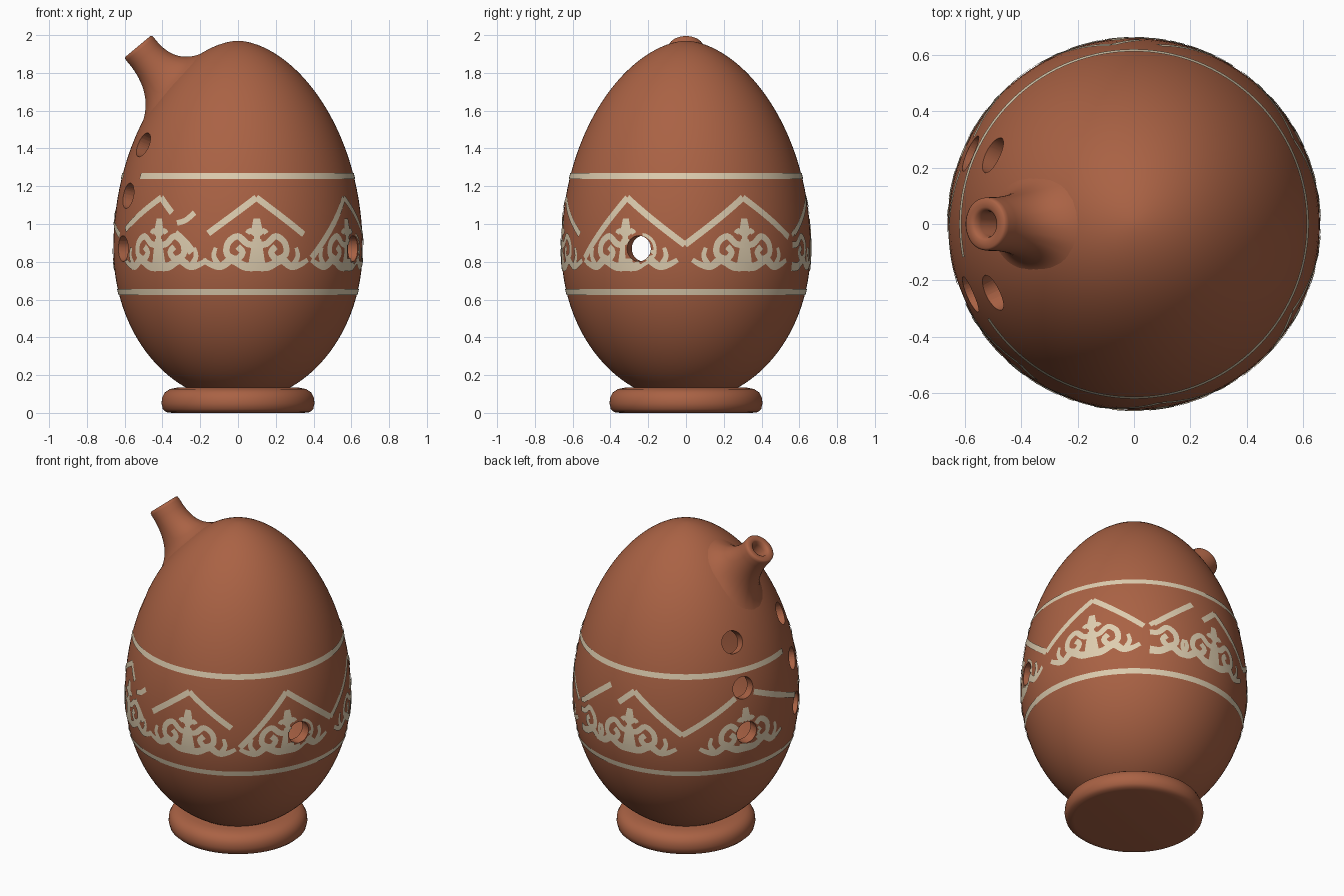
import bpy, bmesh, math
from math import sin, cos, pi, radians, hypot
from mathutils import Vector

cube = bpy.data.objects.get("Cube")
if cube:
    bpy.data.objects.remove(cube, do_unlink=True)


def material(name, rgb):
    m = bpy.data.materials.new(name)
    m.use_nodes = True
    m.diffuse_color = (*rgb, 1)
    m.node_tree.nodes["Principled BSDF"].inputs["Base Color"].default_value = (*rgb, 1)
    return m


clay = material("terracotta", (0.40, 0.122, 0.058))
cream = material("cream paint", (0.73, 0.61, 0.43))
MID, TOP, BOTTOM, WIDE = 0.87, 1.1, 0.81, 0.66


def egg_radius(z):
    t = (z - MID) / (TOP if z > MID else BOTTOM)
    power = 0.57 if z > MID else 0.5
    return WIDE * max(0, 1 - t * t) ** power


def on_egg(phi, z, lift=0.0):
    # phi is measured from the front, growing towards +x
    r = egg_radius(z) + lift
    return Vector((r * sin(phi), -r * cos(phi), z))


def finish(bm, name, mat, angle=40):
    me = bpy.data.meshes.new(name)
    bm.to_mesh(me)
    bm.free()
    ob = bpy.data.objects.new(name, me)
    bpy.context.collection.objects.link(ob)
    me.materials.append(mat)
    smooth(ob, angle)
    return ob


def smooth(ob, angle=40):
    bpy.ops.object.select_all(action='DESELECT')
    ob.select_set(True)
    bpy.context.view_layer.objects.active = ob
    bpy.ops.object.shade_smooth_by_angle(angle=radians(angle))


def loft(bm, rings, closed=False):
    rows = [[bm.verts.new(p) for p in ring] for ring in rings]
    faces = []
    pairs = list(zip(rows, rows[1:])) + ([(rows[-1], rows[0])] if closed else [])
    for a, b in pairs:
        for i in range(len(a)):
            j = (i + 1) % len(a)
            faces.append(bm.faces.new((a[i], a[j], b[j], b[i])))
    return faces


def lathe(bm, profile, n=128):
    rings = [[(r * cos(2 * pi * i / n), r * sin(2 * pi * i / n), z) for i in range(n)]
             for r, z in profile]
    loft(bm, rings)


# Hollow egg body: outer and inner skins
bm = bmesh.new()
for wall in (0, 0.065):
    profile = []
    for i in range(65):
        a = -pi / 2 + pi * i / 64
        z = MID + (TOP if a > 0 else BOTTOM) * sin(a)
        k = 1 - wall / WIDE
        height = TOP if a > 0 else BOTTOM
        profile.append((max(egg_radius(z) * k, 1e-6), MID + (height - wall) * sin(a)))
    sub = bmesh.new()
    lathe(sub, profile)
    bmesh.ops.remove_doubles(sub, verts=sub.verts, dist=1e-4)
    bmesh.ops.recalc_face_normals(sub, faces=sub.faces)
    if wall:
        bmesh.ops.reverse_faces(sub, faces=sub.faces)
    tmp = bpy.data.meshes.new("skin")
    sub.to_mesh(tmp)
    sub.free()
    bm.from_mesh(tmp)
    bpy.data.meshes.remove(tmp)
body = finish(bm, "egg_body", clay)

# Spout frame
mouth = Vector((-0.53, 0, 1.94))
axis = Vector((-0.64, 0, 0.77)).normalized()
side = Vector((0.77, 0, 0.64)).normalized()
depth_axis = Vector((0, 1, 0))


# Finger holes and wind channel cut through the wall
holes = [(270 + d * s, z) for z, d in ((1.42, 26), (1.15, 23.3), (0.87, 22.3)) for s in (-1, 1)]
holes.append((67.7, 0.87))
drills = []
for deg, z in holes:
    p = on_egg(radians(deg), z)
    slope = (egg_radius(z - 0.02) - egg_radius(z + 0.02)) / 0.04
    d = Vector((sin(radians(deg)), -cos(radians(deg)), slope)).normalized()
    drills.append((p, d, 0.068, 0.36))
drills.append((mouth - axis * 0.28, axis, 0.043, 0.3))
for p, d, r, length in drills:
    bpy.ops.mesh.primitive_cylinder_add(vertices=40, radius=r, depth=length, location=p,
                                        rotation=d.to_track_quat('Z', 'Y').to_euler())
    cutter = bpy.context.object
    cutter.hide_render = True
    mod = body.modifiers.new("hole", 'BOOLEAN')
    mod.operation, mod.solver, mod.object = 'DIFFERENCE', 'EXACT', cutter
    bpy.context.view_layer.objects.active = body
    bpy.ops.object.modifier_apply(modifier=mod.name)
    bpy.data.objects.remove(cutter, do_unlink=True)
smooth(body)

# Foot
bm = bmesh.new()
lathe(bm, [(1e-6, 0), (0.35, 0), (0.38, 0.004), (0.398, 0.02), (0.405, 0.05), (0.402, 0.08),
           (0.388, 0.108), (0.36, 0.126), (0.32, 0.134), (0.25, 0.136), (1e-6, 0.136)])
bmesh.ops.remove_doubles(bm, verts=bm.verts, dist=1e-4)
bmesh.ops.recalc_face_normals(bm, faces=bm.faces)
finish(bm, "foot_ring", clay, 50)


# Spout: bored tube flaring into the egg
def spout_point(a, r, s):
    return mouth + (side * cos(a) + depth_axis * sin(a)) * r - axis * s


def egg_depth(a, r):
    s = 0.0
    while s < 0.8:
        p = spout_point(a, r, s)
        if hypot(p.x, p.y) < egg_radius(p.z):
            break
        s += 0.001
    return s


N = 64
angles = [2 * pi * i / N for i in range(N)]
rings = [[spout_point(a, r, s) for a in angles] for r, s in
         ((0.043, 0.32), (0.043, 0.03), (0.05, 0.006), (0.06, 0), (0.086, 0), (0.093, 0.006), (0.095, 0.02))]
flare = []
for a in angles:
    r_end = 0.18 + 0.09 * cos(a) ** 2
    s_end = egg_depth(a, r_end)
    grad = (s_end - egg_depth(a, r_end - 0.04)) / 0.04
    r_mid = 0.105
    s_mid = max(0.12, s_end - grad * (r_end - r_mid))
    flare.append((r_mid, s_mid, r_end, s_end + 0.004))
for k in range(17):
    t = k / 16
    u, v, w = (1 - t) ** 2, 2 * t * (1 - t), t * t
    rings.append([spout_point(a, u * 0.095 + v * f[0] + w * f[2], u * 0.06 + v * f[1] + w * f[3])
                  for a, f in zip(angles, flare)])
bm = bmesh.new()
loft(bm, rings, closed=True)
bmesh.ops.recalc_face_normals(bm, faces=bm.faces)
finish(bm, "spout", clay, 50)

# Painted frieze: thin ribbons lying on the egg
paint = bmesh.new()
ARC = 0.65


def curve(pts, step=0.012):
    pts = [Vector(p) for p in pts]
    ext = [2 * pts[0] - pts[1]] + pts + [2 * pts[-1] - pts[-2]]
    out = []
    for p0, p1, p2, p3 in zip(ext, ext[1:], ext[2:], ext[3:]):
        n = max(2, int((p2 - p1).length / step))
        for i in range(n):
            t = i / n
            out.append(0.5 * (2 * p1 + (p2 - p0) * t + (2 * p0 - 5 * p1 + 4 * p2 - p3) * t * t
                              + (3 * p1 - p0 - 3 * p2 + p3) * t ** 3))
    return out + [pts[-1]]


def ribbon(centre, pts, w0=0.034, w1=None):
    w1 = w0 if w1 is None else w1
    line = curve(pts)
    rows = []
    for i, p in enumerate(line):
        d = (line[min(i + 1, len(line) - 1)] - line[max(i - 1, 0)]).normalized()
        w = (w0 + (w1 - w0) * i / (len(line) - 1)) / 2
        n = Vector((-d.y, d.x))
        rows.append([on_egg(radians(centre) + q.x / ARC, q.y, 0.004) for q in (p + n * w, p, p - n * w)])
    for a, b in zip(rows, rows[1:]):
        for i in (0, 1):
            quad = [a[i], a[i + 1], b[i + 1], b[i]]
            mid = sum(quad, Vector()) / 4
            if any((mid - on_egg(radians(h), z)).length < 0.076 for h, z in holes):
                continue
            f = paint.faces.new([paint.verts.new(q) for q in quad])
            f.normal_update()
            if f.normal.x * mid.x + f.normal.y * mid.y < 0:
                f.normal_flip()


def scroll(centre, m):
    def mirror(*pts):
        return [(x * m, z) for x, z in pts]
    ribbon(centre, mirror((0.0, 0.89), (0.05, 0.895), (0.1, 0.935), (0.15, 0.9), (0.155, 0.84),
                          (0.105, 0.815), (0.075, 0.85), (0.1, 0.88)), 0.034)
    ribbon(centre, mirror((0, 0.775), (0.06, 0.775), (0.11, 0.80), (0.16, 0.82)), 0.05, 0.035)
    ribbon(centre, mirror((0.14, 0.81), (0.19, 0.775), (0.24, 0.785), (0.285, 0.81)), 0.045, 0.025)
    ribbon(centre, mirror((0.2, 0.78), (0.225, 0.83), (0.215, 0.875)), 0.034, 0.02)
    ribbon(centre, mirror((0.0, 0.94), (0.035, 0.965), (0.05, 0.95)), 0.028)


def palmette(centre):
    ribbon(centre, [(0, 0.755), (0, 0.92)], 0.1, 0.045)
    ribbon(centre, [(0, 0.9), (0, 0.975)], 0.03, 0.034)
    ribbon(centre, [(0, 0.965), (0, 1.03)], 0.06, 0.035)
    for m in (-1, 1):
        scroll(centre, m)


for deg in (8.7, 61, 118, 185, 247, 320.6):
    palmette(deg)
scroll(148, 1)

# Zigzag: peak angle, then angle offset and height of each end
zigzag = [(8.7, (-22.5, 0.95), (23, 0.945)), (61, (-25, 0.82), (28.5, 0.89)),
          (118, (-28.5, 0.89), (27, 0.93)), (172, (-22, 0.95), None),
          (187, (-9, 1.05), (26, 0.9)), (247, (-34, 0.9), (42, 0.94)),
          (320.6, (-25, 0.97), (7, 1.06))]
for peak, *ends in zigzag:
    for end in filter(None, ends):
        ribbon(peak, [(0, 1.14), (radians(end[0]) * ARC, end[1])])
ribbon(-25, [(-0.05, 1.005), (0.0, 1.02), (0.05, 1.06)], 0.03)
ribbon(-25, [(-0.06, 0.95), (0.0, 0.9), (0.04, 0.85)], 0.045)

# Border rings; the upper one breaks beside the spout
for z, start, sweep in ((1.255, 303, 338), (0.64, 0, 360)):
    ribbon(start, [(radians(sweep) * ARC * i / 8, z) for i in range(9)], 0.032)

bmesh.ops.remove_doubles(paint, verts=paint.verts, dist=1e-5)
finish(paint, "painted_frieze", cream)
